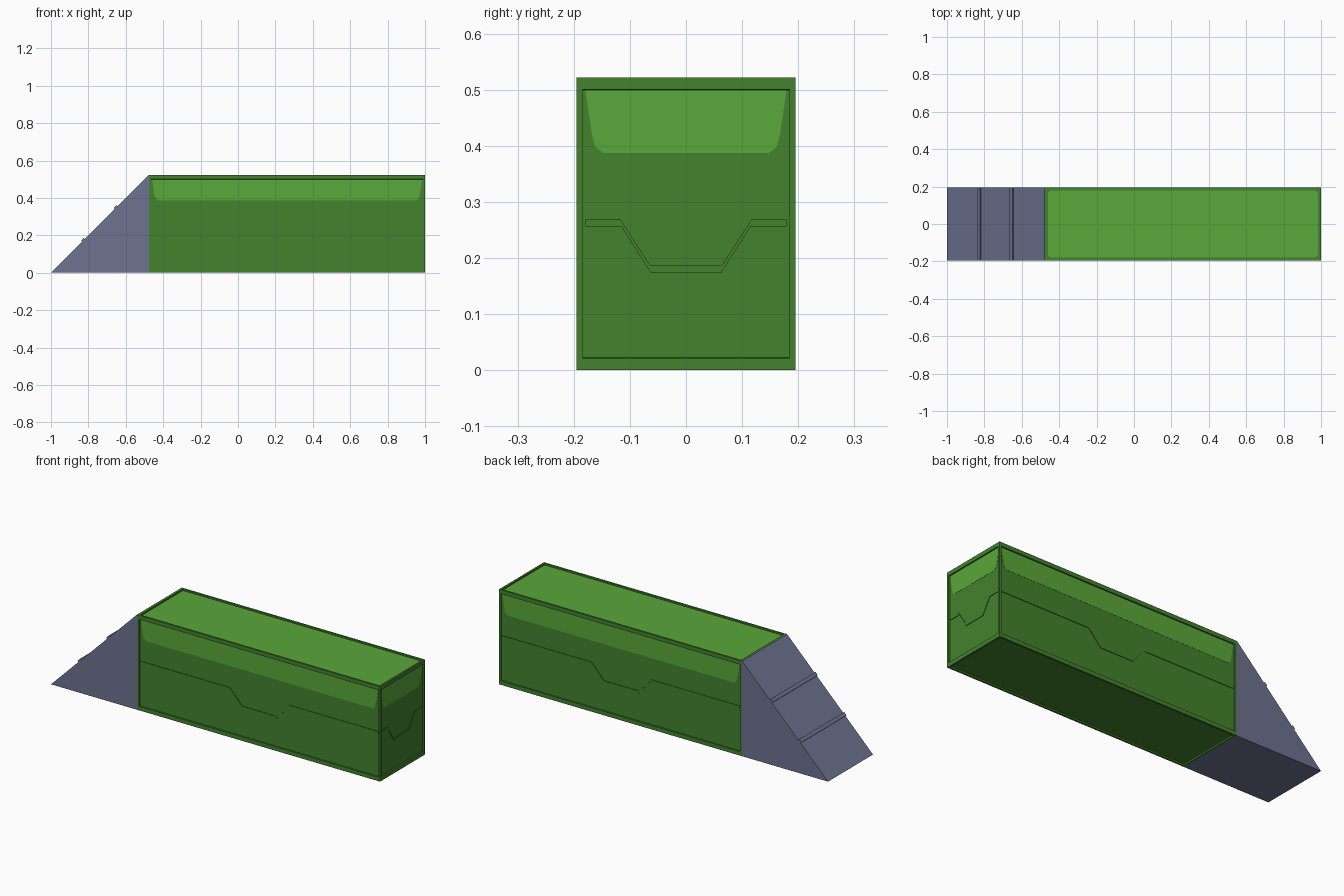
import bpy, bmesh
from math import pi
from mathutils import Matrix, Vector

if "Cube" in bpy.data.objects:
    bpy.data.objects.remove(bpy.data.objects["Cube"])


def material(name, rgb):
    m = bpy.data.materials.new(name)
    m.diffuse_color = (*rgb, 1)
    m.use_nodes = True
    m.node_tree.nodes["Principled BSDF"].inputs["Base Color"].default_value = m.diffuse_color
    return m


DARK = material("dark green", (0.054, 0.223, 0.026))
LIGHT = material("light green", (0.102, 0.392, 0.042))
GREY = material("blue grey", (0.156, 0.171, 0.283))

X0, X1, HY, H = -0.475, 1.0, 0.195, 0.522
CX, HX = (X0 + X1) / 2, (X1 - X0) / 2
RECESS = 0.008


def finish(bm, name, mat):
    bmesh.ops.recalc_face_normals(bm, faces=bm.faces)
    me = bpy.data.meshes.new(name)
    bm.to_mesh(me)
    bm.free()
    me.materials.append(mat)
    ob = bpy.data.objects.new(name, me)
    bpy.context.collection.objects.link(ob)
    return ob


def prism(name, pts, y0, y1, mat, matrix=Matrix()):
    """Extrude an outline drawn in the x-z plane from y0 to y1."""
    bm = bmesh.new()
    face = bm.faces.new([bm.verts.new((u, y0, v)) for u, v in pts])
    new = bmesh.ops.extrude_face_region(bm, geom=[face])["geom"]
    verts = [g for g in new if isinstance(g, bmesh.types.BMVert)]
    bmesh.ops.translate(bm, verts=verts, vec=(0, y1 - y0, 0))
    bm.transform(matrix)
    return finish(bm, name, mat)


# Main block with recessed panels on every exposed face
bm = bmesh.new()
bmesh.ops.create_cube(bm, size=1, matrix=Matrix.Translation((CX, 0, H / 2))
                      @ Matrix.Diagonal((2 * HX, 2 * HY, H, 1)))
bm.normal_update()
panels = [f for f in bm.faces if f.normal.x > -0.5]
bmesh.ops.inset_individual(bm, faces=panels, thickness=0.015)
for f in panels:
    n = f.normal.copy()
    for v in f.verts:
        if abs(n.z) < 0.5:
            v.co.z = 0.022 if v.co.z < H / 2 else 0.5
# push the panels inward so each one gets its own walls
for f in panels:
    n = f.normal.copy()
    bmesh.ops.inset_individual(bm, faces=[f], thickness=0.0004)
    for v in f.verts:
        v.co -= n * RECESS
finish(bm, "block", DARK)


# Painted upper band and stepped trim line on the three exposed sides
def side_details(side, angle, half, depth, high, low):
    m = Matrix.Translation((CX, 0, 0)) @ Matrix.Rotation(angle, 4, 'Z')
    w, y = half - 0.0155, -(depth - RECESS)
    band = [(w, 0.4995), (w - 0.012, 0.42), (w - 0.018, 0.398), (w - 0.032, 0.387)]
    band += [(-u, v) for u, v in reversed(band)]
    prism(side + "_highlight", band, y, y - 0.001, LIGHT, m)
    line = [(-w, 0.269), (-high, 0.269), (-low, 0.187),
            (low, 0.187), (high, 0.269), (w, 0.269)]
    lower = [(u * (0.985 if abs(u) < w else 1), v - 0.013) for u, v in reversed(line)]
    prism(side + "_trim", line + lower, y, y - 0.003, DARK, m)


side_details("front", 0, HX, HY, 0.18, 0.104)
side_details("back", pi, HX, HY, 0.18, 0.104)
side_details("end", pi / 2, HY, HX, 0.117, 0.064)

# Light top panel with clipped corners
a, b, c = HX - 0.016, HY - 0.016, 0.012
top = [(a, b - c), (a - c, b), (c - a, b), (-a, b - c),
       (-a, c - b), (c - a, -b), (a - c, -b), (a, c - b)]
prism("top_panel", top, RECESS - H, RECESS - H - 0.001, LIGHT,
      Matrix.Translation((CX, 0, 0)) @ Matrix.Rotation(-pi / 2, 4, 'X'))

# Ramp wedge
foot, crest = Vector((-1, 0)), Vector((-0.478, H))
prism("ramp", [foot, crest, (X0, H), (X0, 0)], -HY, HY, GREY)

# Raised cleats across the ramp
along = (crest - foot).normalized()
out = Vector((-along.y, along.x))
for i in (1, 2):
    p = foot.lerp(crest, i / 3)
    prism(f"cleat_{i}", [p - along * 0.010 - out * 0.002, p + along * 0.010 - out * 0.002,
                         p + along * 0.010 + out * 0.008, p - along * 0.010 + out * 0.008],
          -HY, HY, GREY)
